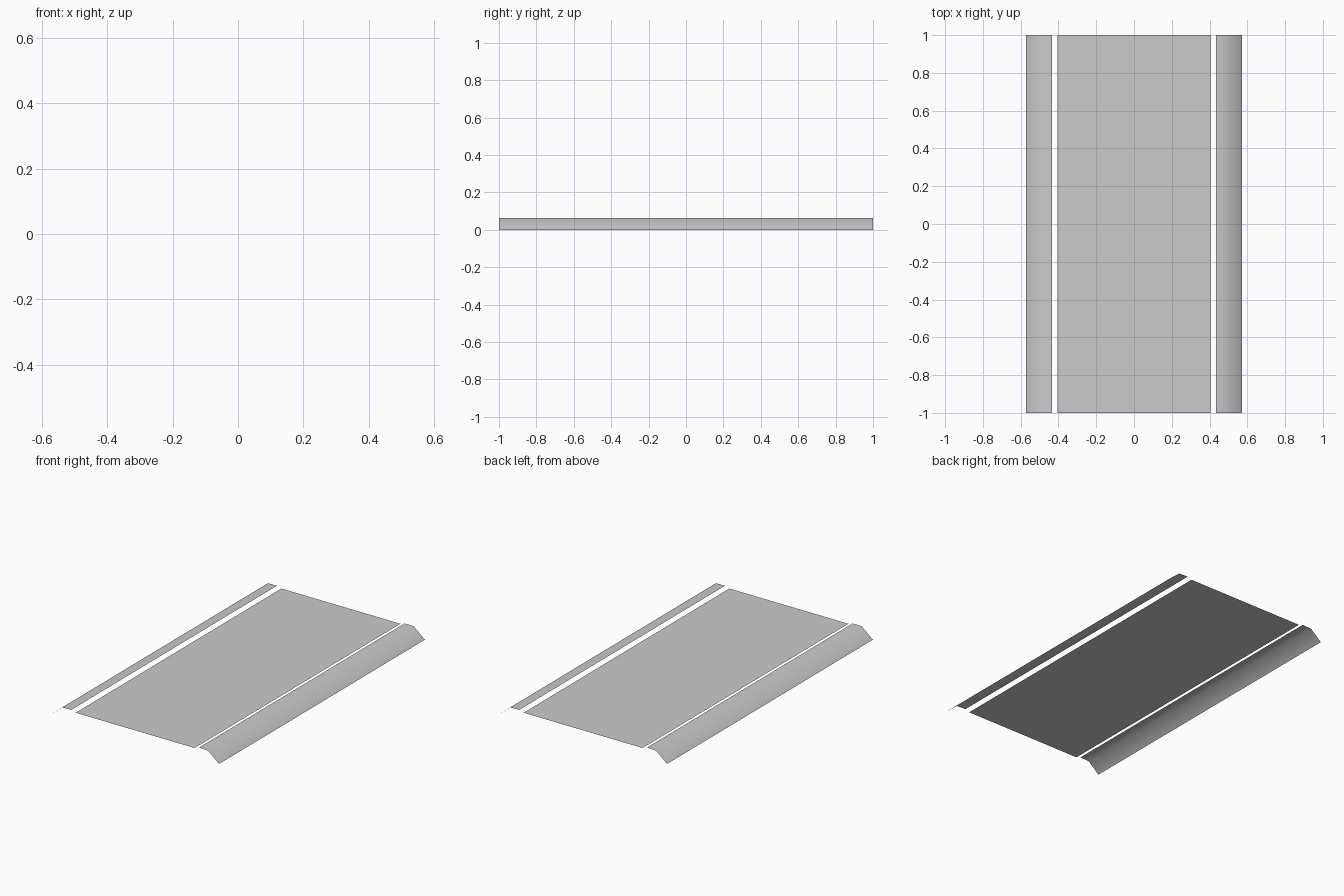
import bpy

if "Cube" in bpy.data.objects:
    bpy.data.objects.remove(bpy.data.objects["Cube"])


def strip(name, profile, y=1.0):
    """Sweep an open x-z profile along y as a thin sheet."""
    n = len(profile)
    verts = [(x, -y, z) for x, z in profile] + [(x, y, z) for x, z in profile]
    faces = [(i, i + 1, n + i + 1, n + i) for i in range(n - 1)]
    mesh = bpy.data.meshes.new(name)
    mesh.from_pydata(verts, [], faces)
    mesh.shade_smooth()
    obj = bpy.data.objects.new(name, mesh)
    bpy.context.collection.objects.link(obj)
    return obj


# Flat road deck, slightly lower than the shoulders
strip("road_surface", [(-0.405, 0.054), (0.405, 0.054)])

# Shoulders: a flat ledge, then an embankment falling to the ground
shoulder = [(0.434, 0.064), (0.497, 0.062), (0.571, 0.0)]
strip("right_shoulder", shoulder)
strip("left_shoulder", [(-x, z) for x, z in reversed(shoulder)])
